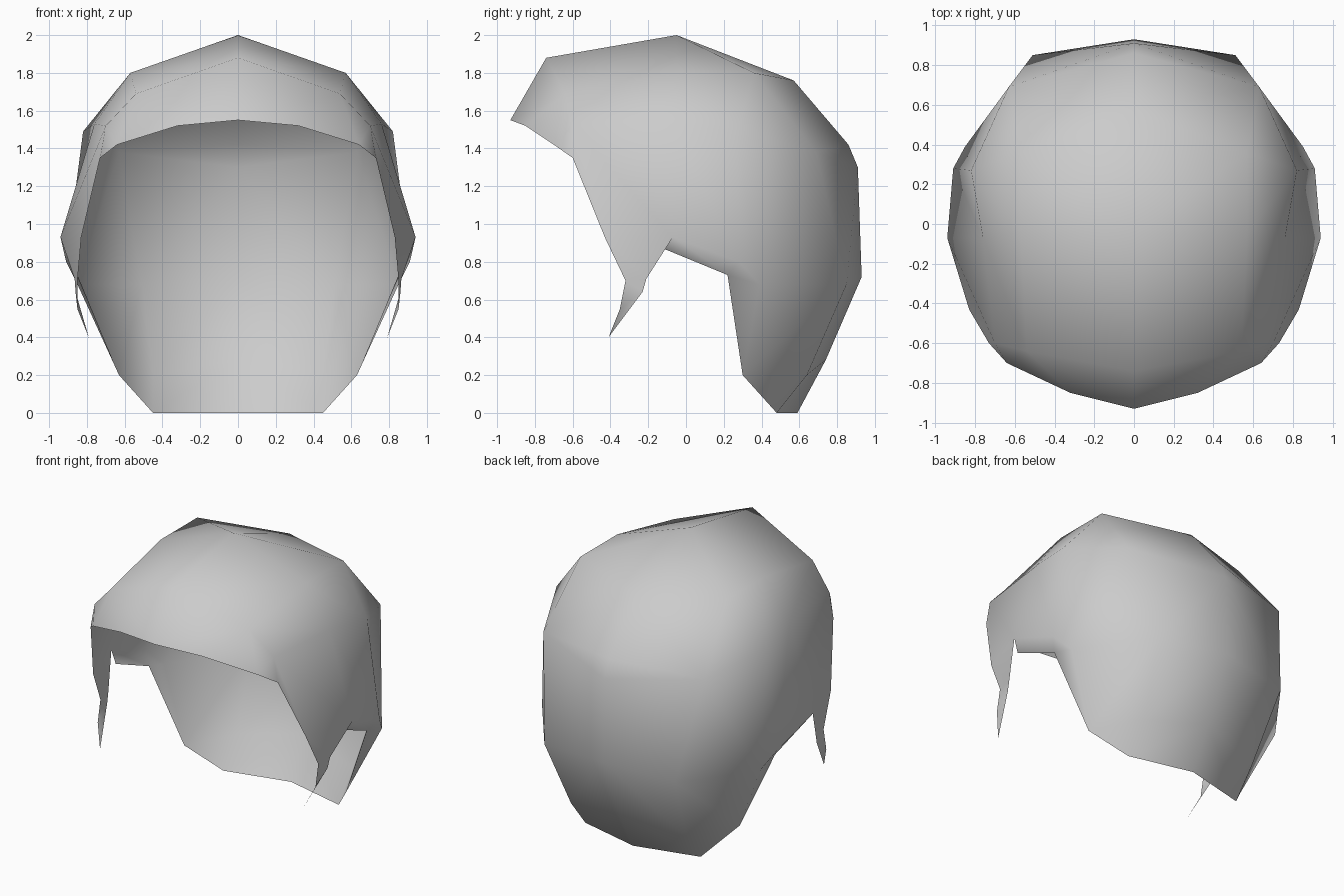
import bpy

if "Cube" in bpy.data.objects:
    bpy.data.objects.remove(bpy.data.objects["Cube"])

# Control points of the right half, grouped by row: fringe, brow, crown, back, nape
P = {
    # fringe edge
    "F0": (0, -.93, 1.55), "F1": (.32, -.85, 1.52), "F2": (.64, -.70, 1.42), "F3": (.73, -.60, 1.35),
    # brow row
    "B0": (0, -.74, 1.88), "B1": (.54, -.64, 1.69), "B2": (.70, -.60, 1.52),
    # crown row
    "T0": (0, -.05, 2.0), "T1": (.57, -.05, 1.80), "T2": (.76, -.07, 1.53),
    # back of crown
    "K0": (0, .57, 1.76), "K1": (.57, .36, 1.80), "K2": (.82, .27, 1.49),
    # upper back
    "U0": (0, .86, 1.42), "R0": (0, .91, 1.30), "R1": (.63, .69, 1.38),
    # lower back
    "D0": (0, .93, .72), "D1": (.51, .85, .68), "D2": (.85, .39, .68),
    # nape
    "E0": (0, .74, .28), "E1": (.45, .64, .20), "E2": (.63, .30, .20),
    "G0": (0, .59, 0), "G1": (.45, .48, 0),
    # ear opening, outer and inner lip
    "L0": (.94, -.07, .93), "L1": (.91, .28, .80), "I0": (.87, -.12, .87), "I1": (.85, .22, .73),
    # side lock
    "P": (.83, -.43, .93), "Q": (.85, -.32, .70), "Q2": (.85, -.35, .55),
    "H0": (.865, -.21, .71), "H1": (.86, -.23, .64), "tip": (.79, -.41, .40),
}

FACES = """
F0 F1 B1 B0;F1 F2 B1;F2 F3 B2 B1
B0 B1 T1 T0;B1 B2 T2 T1
T0 T1 K1 K0;T1 T2 K2 K1
K0 K1 R1 U0;U0 R1 R0;K1 K2 R1
R0 R1 D1 D0;R1 D2 D1;K2 L1 D2 R1;T2 L0 L1 K2
D0 D1 E1 E0;D1 D2 E2 E1;E0 E1 G1 G0;E1 E2 G1
D2 I1 E2;L1 I1 D2;L0 I0 I1 L1
B2 F3 P;B2 P L0 T2;P Q H0 L0;Q Q2 H1 H0;Q2 tip H1
"""

names = list(P)
faces = [[names.index(n) for n in f.split()]
         for f in FACES.strip().replace("\n", ";").split(";")]

# Hair shell: open surface, mirrored across x = 0
mesh = bpy.data.meshes.new("hair_shell")
mesh.from_pydata(list(P.values()), [], faces)
mesh.update()
hair = bpy.data.objects.new("hair_shell", mesh)
bpy.context.collection.objects.link(hair)
for poly in mesh.polygons:
    poly.use_smooth = True

mirror = hair.modifiers.new("mirror", "MIRROR")
mirror.use_clip = True
mirror.merge_threshold = 0.001

grey = bpy.data.materials.new("light_grey")
grey.diffuse_color = (.6, .6, .6, 1)
grey.use_nodes = True
grey.node_tree.nodes["Principled BSDF"].inputs["Base Color"].default_value = grey.diffuse_color
mesh.materials.append(grey)
